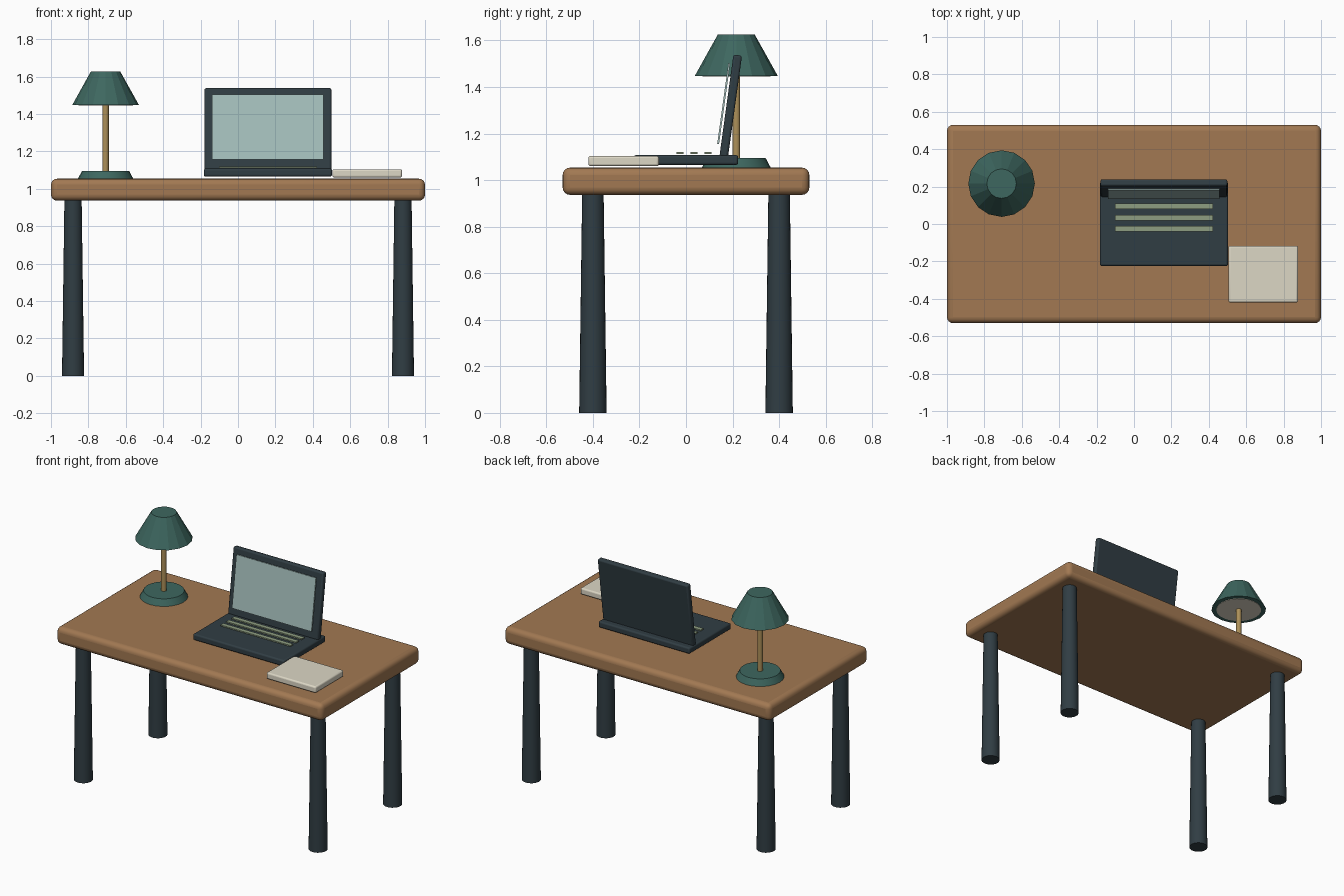
import bpy
from math import radians

if "Cube" in bpy.data.objects:
    bpy.data.objects.remove(bpy.data.objects["Cube"])


def material(name, r, g, b):
    m = bpy.data.materials.new(name)
    m.diffuse_color = (r, g, b, 1)
    m.use_nodes = True
    m.node_tree.nodes["Principled BSDF"].inputs["Base Color"].default_value = m.diffuse_color
    return m


WOOD = material("wood", 0.36, 0.19, 0.085)
SLATE = material("slate", 0.03, 0.047, 0.057)
GREEN = material("green", 0.047, 0.135, 0.115)
BRASS = material("brass", 0.42, 0.28, 0.10)
CREAM = material("cream", 0.72, 0.68, 0.56)
GLASS = material("pale_glass", 0.38, 0.53, 0.51)
KEYS = material("keys", 0.27, 0.34, 0.22)


def finish(name, mat, smooth=True):
    o = bpy.context.object
    o.name = name
    o.data.materials.append(mat)
    if smooth:
        bpy.ops.object.shade_smooth_by_angle(angle=radians(35))
    return o


def box(name, loc, size, mat, bevel=0.0, segments=3, tilt=0.0):
    bpy.ops.mesh.primitive_cube_add(size=1, location=loc)
    bpy.context.object.scale = size
    bpy.ops.object.transform_apply(location=False, rotation=False, scale=True)
    o = finish(name, mat, bevel > 0)
    o.rotation_euler.x = tilt
    if bevel:
        b = o.modifiers.new("bevel", 'BEVEL')
        b.width, b.segments = bevel, segments
    return o


def cone(name, x, y, z0, z1, r0, r1, mat, sides=24, smooth=True):
    bpy.ops.mesh.primitive_cone_add(vertices=sides, radius1=r0, radius2=r1,
                                    depth=z1 - z0, location=(x, y, (z0 + z1) / 2))
    return finish(name, mat, smooth)


# Desk top and four tapered legs
box("desk_top", (0, 0, 0.995), (2, 1.06, 0.117), WOOD, 0.032, 4)
for side, x in (("left", -0.882), ("right", 0.882)):
    for end, y in (("front", -0.4), ("back", 0.4)):
        cone(f"{end}_{side}_leg", x, y, 0, 0.95, 0.059, 0.046, SLATE)

# Lamp
LX, LY = -0.708, 0.216
cone("lamp_base", LX, LY, 1.05, 1.095, 0.15, 0.126, GREEN)
cone("lamp_stem", LX, LY, 1.09, 1.46, 0.017, 0.017, BRASS, 16)
cone("lamp_shade", LX, LY, 1.448, 1.626, 0.178, 0.079, GREEN, 16, False)
cone("lamp_diffuser", LX, LY, 1.445, 1.455, 0.146, 0.146, CREAM, 24)

# Laptop: base, tilted lid, display panel and key rows
CX, TILT = 0.16, -0.137
box("laptop_base", (CX, 0, 1.0865), (0.686, 0.448, 0.042), SLATE, 0.01)
box("laptop_lid", (CX, 0.192, 1.318), (0.678, 0.037, 0.442), SLATE, 0.01, tilt=TILT)
box("laptop_display", (CX - 0.001, 0.162, 1.329), (0.597, 0.008, 0.35), GLASS, tilt=TILT)
for i in range(3):
    box(f"key_row_{i + 1}", (CX, 0.094 - 0.06 * i, 1.116), (0.525, 0.03, 0.008), KEYS)

# Notebook
box("notebook", (0.691, -0.268, 1.082), (0.372, 0.303, 0.044), CREAM, 0.01)
